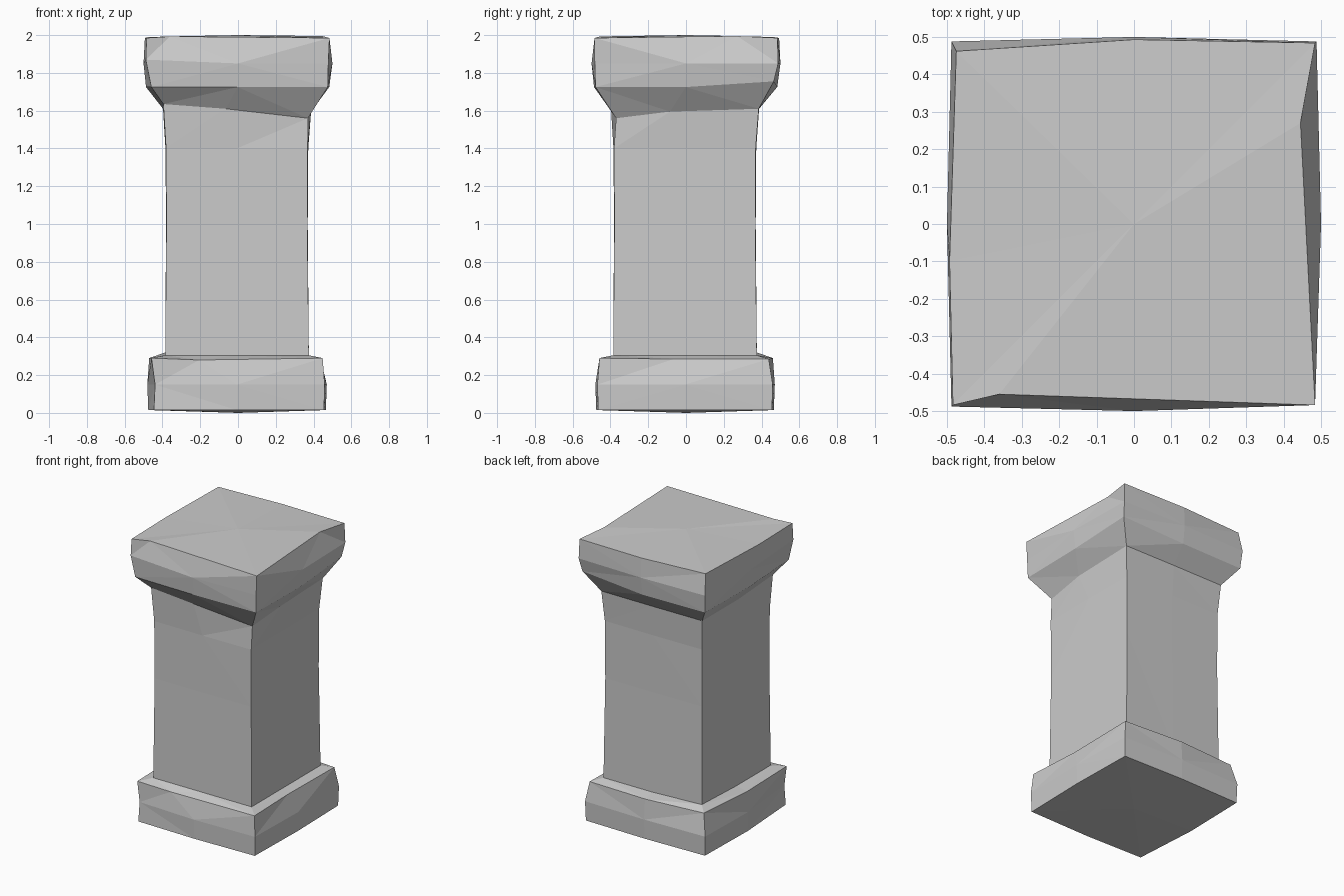
import bpy, bmesh
from mathutils import Vector

# Profile of the pillar: z, half width at corners, half width at mid-sides, x shift
RINGS = [
    (0.015, 0.460, 0.470, -0.005),  # 0 base bottom
    (0.150, 0.464, 0.475, -0.005),  # 1 base belly
    (0.290, 0.453, 0.465, -0.005),  # 2 base top edge
    (0.305, 0.380, 0.380, -0.005),  # 3 shaft foot
    (1.000, 0.373, 0.375, -0.006),  # 4 shaft middle
    (1.400, 0.375, 0.378, -0.006),  # 5 shaft upper
    (1.610, 0.390, 0.392, -0.005),  # 6 flare start
    (1.725, 0.477, 0.485, -0.002),  # 7 cap lower edge
    (1.850, 0.488, 0.500, 0.000),   # 8 cap belly
    (1.985, 0.484, 0.493, 0.000),   # 9 cap top edge
]
# Ring order: front-left corner, front, front-right corner, right, ... , left
DIRS = [(-1, -1), (0, -1), (1, -1), (1, 0), (1, 1), (0, 1), (-1, 1), (-1, 0)]

# Hand-chipped wear: (ring, point) -> offset
CHIPS = {
    (1, 0): (0.03, 0.01, 0), (0, 0): (0.02, 0, 0), (2, 1): (-0.2, 0.02, -0.01),
    (2, 3): (-0.03, -0.06, -0.005), (2, 4): (-0.01, -0.01, -0.005),
    (2, 6): (0.02, -0.02, 0.005), (3, 6): (0, 0, 0.015),
    (6, 2): (-0.015, 0.025, -0.05), (6, 1): (-0.06, 0, 0), (6, 0): (0, 0, 0.025),
    (6, 3): (0, -0.08, -0.015), (7, 0): (0.02, 0, 0), (7, 4): (0, -0.01, 0.03),
    (8, 0): (0.0, 0.0, 0.02), (8, 2): (-0.01, 0.005, 0),
    (9, 1): (-0.36, 0.038, 0.008), (9, 3): (-0.048, 0.27, 0.01),
    (9, 6): (0.009, -0.022, 0.005), (9, 7): (0, -0.1, 0.0),
}

bm = bmesh.new()
rings = []
for r, (z, corner, mid, sx) in enumerate(RINGS):
    ring = []
    for i, (dx, dy) in enumerate(DIRS):
        h = mid if i % 2 else corner
        p = Vector((dx * h + sx, dy * h + sx, z)) + Vector(CHIPS.get((r, i), (0, 0, 0)))
        ring.append(bm.verts.new(p))
    rings.append(ring)

# Side walls
for a, b in zip(rings, rings[1:]):
    for i in range(8):
        j = (i + 1) % 8
        bm.faces.new((a[i], a[j], b[j], b[i]))

# Slightly domed top and underside
for ring, z in ((rings[0], 0.0), (rings[-1], 2.0)):
    c = bm.verts.new((0, 0, z))
    for i in range(8):
        bm.faces.new((ring[i], ring[(i + 1) % 8], c))

bmesh.ops.triangulate(bm, faces=[f for f in bm.faces if len(f.verts) > 3])
bmesh.ops.recalc_face_normals(bm, faces=bm.faces)
mesh = bpy.data.meshes.new("stone_pillar")
bm.to_mesh(mesh)
bm.free()
bpy.context.collection.objects.link(bpy.data.objects.new("stone_pillar", mesh))
